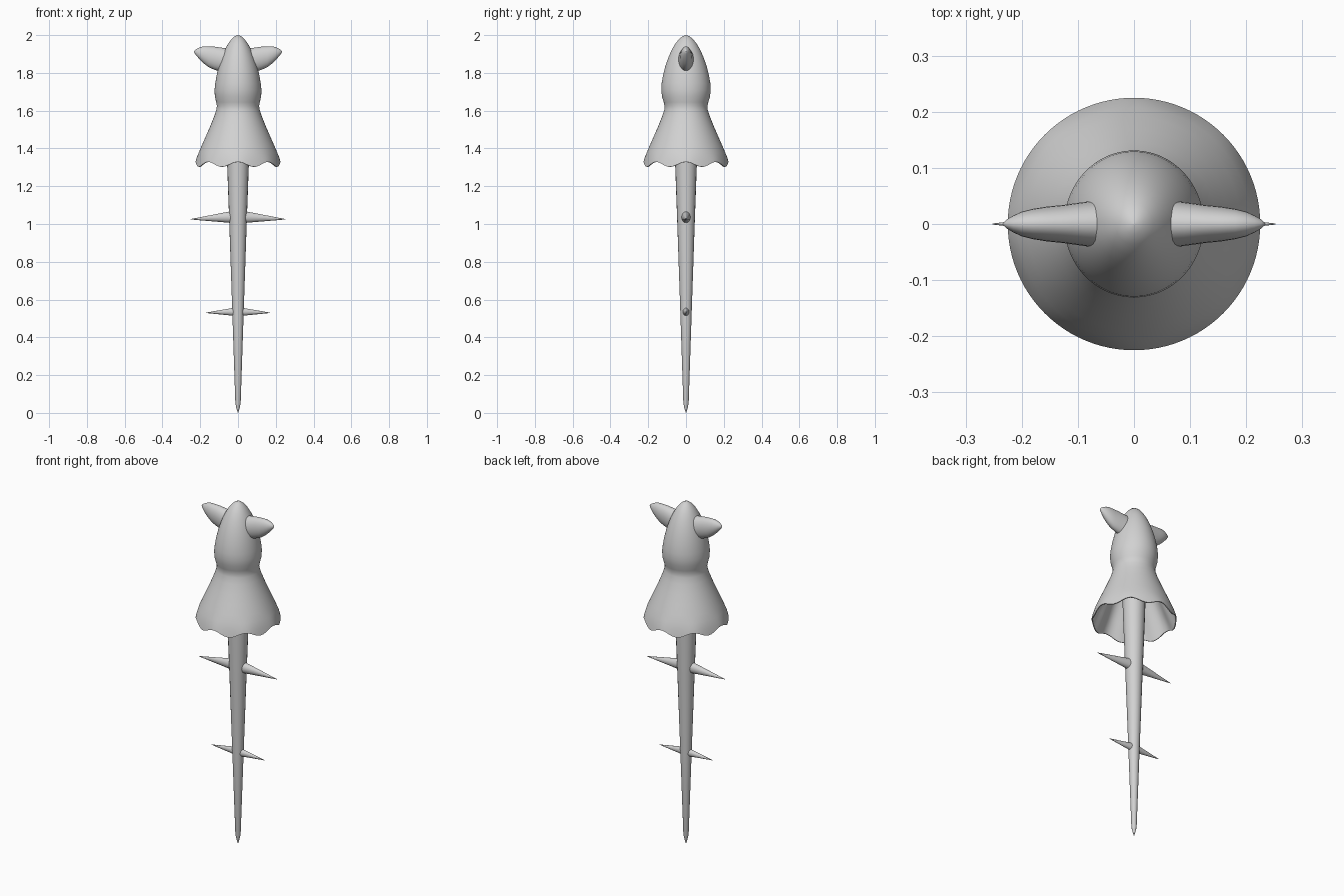
import bpy, bmesh, math
from math import sin, cos, pi

cube = bpy.data.objects.get("Cube")
if cube:
    bpy.data.objects.remove(cube, do_unlink=True)

grey = bpy.data.materials.new("plain grey")
grey.use_nodes = True
colour = (0.64, 0.64, 0.64, 1)
grey.diffuse_color = colour
grey.node_tree.nodes["Principled BSDF"].inputs["Base Color"].default_value = colour


def loft(name, rings, cap_start=True, cap_end=True):
    """Skin a list of equal-length point rings into one smooth object."""
    bm = bmesh.new()
    loops = [[bm.verts.new(p) for p in ring] for ring in rings]
    n = len(loops[0])
    for a, b in zip(loops, loops[1:]):
        for i in range(n):
            j = (i + 1) % n
            bm.faces.new((a[i], a[j], b[j], b[i]))
    if cap_start:
        bm.faces.new(loops[0][::-1])
    if cap_end:
        bm.faces.new(loops[-1])
    bmesh.ops.recalc_face_normals(bm, faces=bm.faces)
    mesh = bpy.data.meshes.new(name)
    bm.to_mesh(mesh)
    bm.free()
    mesh.materials.append(grey)
    obj = bpy.data.objects.new(name, mesh)
    bpy.context.collection.objects.link(obj)
    bpy.ops.object.select_all(action="DESELECT")
    obj.select_set(True)
    bpy.context.view_layer.objects.active = obj
    bpy.ops.object.shade_smooth_by_angle(angle=math.radians(50))
    return obj


def angles(n):
    return [2 * pi * i / n for i in range(n)]


def body_ring(r, z, wave=0, flute=0):
    """Round ring, a little narrower in x at head height, scalloped by wave."""
    narrow = 1 - 0.07 * min(1, max(0, (z - 1.6) / 0.15))
    ring = []
    for a in angles(96):
        w = cos(8 * a)
        rad = r + flute * w
        ring.append((rad * narrow * cos(a), rad * sin(a), z + wave * w))
    return ring


# Hood and skirt: outer surface down to the scalloped hem, then the lining
outer = [(.002, 2), (.018, 1.994), (.036, 1.98), (.056, 1.955), (.074, 1.925),
         (.092, 1.885), (.108, 1.84), (.121, 1.79), (.129, 1.745), (.131, 1.71),
         (.127, 1.675), (.118, 1.645), (.113, 1.625), (.115, 1.605),
         (.126, 1.57), (.146, 1.52), (.168, 1.47), (.19, 1.42), (.207, 1.38)]
rings = [body_ring(r, z) for r, z in outer]
rings += [body_ring(.219, 1.345, .006), body_ring(.225, 1.316, .013),
          body_ring(.22, 1.315, .013), body_ring(.207, 1.35, .006, .006),
          body_ring(.185, 1.4, 0, .008), body_ring(.152, 1.47, 0, .006),
          body_ring(.11, 1.56), body_ring(.08, 1.62)]
loft("hooded_cloak", rings)

# Long stake tapering to a short point
stake = [(.001, 0), (.006, .015), (.014, .05), (.03, .53), (.046, 1.0), (.058, 1.33), (.066, 1.6)]
loft("stake", [[(r * cos(a), r * sin(a), z) for a in angles(20)] for r, z in stake])


def side_part(name, side, stations, n=24):
    """Loft ellipses along x; station = (x, centre z, half y, half z)."""
    loft(name, [[(side * x, hy * cos(a), zc + hz * sin(a)) for a in angles(n)]
                for x, zc, hy, hz in stations])


ear = [(.05, 1.862, .044, .066), (.09, 1.87, .039, .064), (.125, 1.878, .034, .061),
       (.155, 1.885, .031, .055), (.18, 1.895, .027, .046), (.2, 1.902, .022, .034),
       (.215, 1.907, .015, .022), (.227, 1.911, .008, .011), (.234, 1.913, .001, .001)]
upper_spike = [(.02, 1.037, .025, .034), (.05, 1.036, .023, .029), (.252, 1.025, .001, .001)]
lower_spike = [(.01, .535, .018, .024), (.03, .535, .016, .02), (.17, .53, .001, .001)]

# Ears and spikes on both sides
for label, side in (("left", 1), ("right", -1)):
    side_part(label + "_ear", side, ear)
    side_part(label + "_upper_spike", side, upper_spike, 16)
    side_part(label + "_lower_spike", side, lower_spike, 16)
